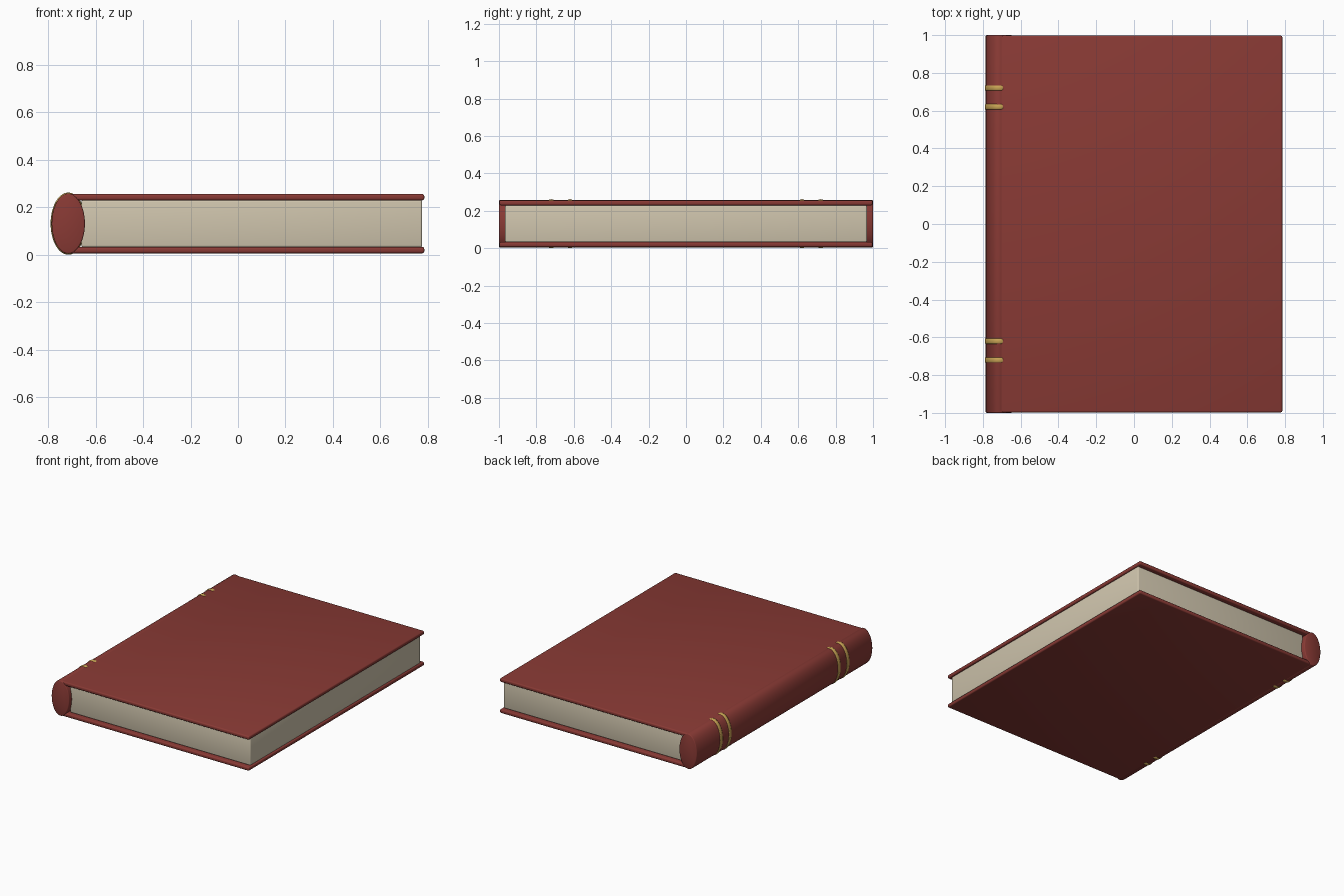
import bpy
import math

cube = bpy.data.objects.get("Cube")
if cube:
    bpy.data.objects.remove(cube, do_unlink=True)


def material(name, color, roughness=0.6):
    mat = bpy.data.materials.new(name)
    mat.use_nodes = True
    mat.diffuse_color = (*color, 1)
    bsdf = mat.node_tree.nodes["Principled BSDF"]
    bsdf.inputs["Base Color"].default_value = (*color, 1)
    bsdf.inputs["Roughness"].default_value = roughness
    return mat


red = material("red leather", (0.25, 0.042, 0.035))
cream = material("cream paper", (0.63, 0.56, 0.42))
gold = material("gold", (0.58, 0.37, 0.09))

MID_Z = 0.131
SPINE_X = -0.715


def finish(obj, name, mat, bevel=0.0, segments=3):
    obj.name = name
    obj.data.materials.append(mat)
    bpy.ops.object.transform_apply(location=False, rotation=True, scale=True)
    if bevel:
        mod = obj.modifiers.new("soft edges", "BEVEL")
        mod.width = bevel
        mod.segments = segments
        mod.limit_method = "ANGLE"
    bpy.ops.object.shade_smooth()
    return obj


def block(name, x0, x1, depth, z0, z1, mat, bevel):
    bpy.ops.mesh.primitive_cube_add(size=1, location=((x0 + x1) / 2, 0, (z0 + z1) / 2))
    obj = bpy.context.object
    obj.scale = (x1 - x0, depth, z1 - z0)
    return finish(obj, name, mat, bevel)


# Covers and page block
block("top_cover", -0.71, 0.785, 1.995, 0.229, 0.256, red, 0.009)
block("bottom_cover", -0.71, 0.785, 1.995, 0.006, 0.033, red, 0.009)
block("pages", -0.66, 0.776, 1.935, 0.032, 0.23, cream, 0.008)

# Oval spine running the full height of the book
bpy.ops.mesh.primitive_cylinder_add(vertices=48, radius=1, depth=2,
                                    location=(SPINE_X, 0, MID_Z),
                                    rotation=(math.pi / 2, 0, 0))
spine = bpy.context.object
spine.scale = (0.07, 0.127, 1)
finish(spine, "spine", red, 0.006, 2)

# Paired raised bands around the spine
for side, sign in (("upper", 1), ("lower", -1)):
    for place, y in (("inner", 0.62), ("outer", 0.72)):
        bpy.ops.mesh.primitive_torus_add(major_radius=1, minor_radius=0.05,
                                         major_segments=48, minor_segments=10,
                                         location=(SPINE_X, sign * y, MID_Z),
                                         rotation=(math.pi / 2, 0, 0))
        band = bpy.context.object
        band.scale = (0.071, 0.1248, 0.3)
        finish(band, f"{side}_{place}_band", gold)
